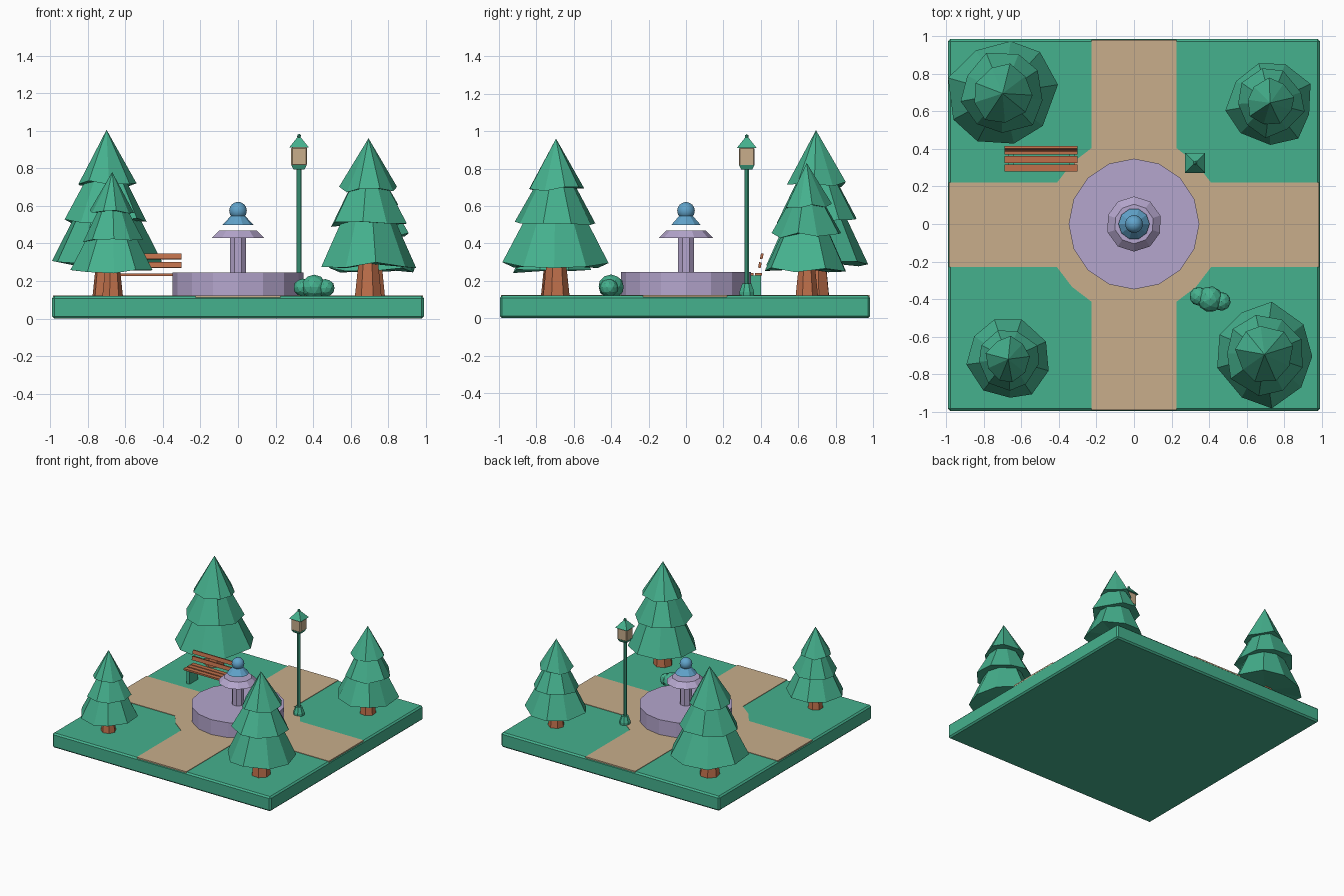
import bpy, bmesh, math, random
from mathutils import Matrix, Vector

if "Cube" in bpy.data.objects:
    bpy.data.objects.remove(bpy.data.objects["Cube"])

random.seed(4)
GROUND = 0.12


def material(name, rgb):
    m = bpy.data.materials.new(name)
    m.use_nodes = True
    m.diffuse_color = (*rgb, 1)
    m.node_tree.nodes["Principled BSDF"].inputs["Base Color"].default_value = (*rgb, 1)
    return m


GREEN = material("green", (0.06, 0.44, 0.27))
SAND = material("sand", (0.58, 0.42, 0.26))
LILAC = material("lilac", (0.46, 0.38, 0.61))
BROWN = material("wood_brown", (0.52, 0.16, 0.07))
BLUE = material("water_blue", (0.12, 0.37, 0.60))


def finish(name, bm, mat):
    bmesh.ops.recalc_face_normals(bm, faces=bm.faces)
    mesh = bpy.data.meshes.new(name)
    bm.to_mesh(mesh)
    bm.free()
    mesh.materials.append(mat)
    obj = bpy.data.objects.new(name, mesh)
    bpy.context.collection.objects.link(obj)
    return obj


def box(name, center, size, mat, bevel=0, tilt=0):
    bm = bmesh.new()
    bmesh.ops.create_cube(bm, size=1, matrix=Matrix.Diagonal((*size, 1)))
    if bevel:
        bmesh.ops.bevel(bm, geom=bm.edges[:], offset=bevel, segments=1, affect="EDGES")
    obj = finish(name, bm, mat)
    obj.location = center
    obj.rotation_euler.x = tilt
    return obj


def turned(name, center, profile, sides, mat, turn=0):
    """Solid with polygon rings following (radius, height) pairs."""
    bm = bmesh.new()
    rings = []
    for r, z in profile:
        angles = [turn + math.tau * i / sides for i in range(sides)]
        rings.append([bm.verts.new((r * math.cos(a), r * math.sin(a), z)) for a in angles])
    for low, high in zip(rings, rings[1:]):
        for i in range(sides):
            j = (i + 1) % sides
            bm.faces.new((low[i], low[j], high[j], high[i]))
    bm.faces.new(rings[0][::-1])
    bm.faces.new(rings[-1])
    obj = finish(name, bm, mat)
    obj.location = (*center, 0)
    return obj


def ball(name, center, radius, mat, detail=1, scale=(1, 1, 1)):
    bm = bmesh.new()
    bmesh.ops.create_icosphere(bm, subdivisions=detail, radius=radius)
    obj = finish(name, bm, mat)
    obj.location = center
    obj.scale = scale
    return obj


def foliage(name, center, size, tiers, sides=9):
    """Stacked faceted skirts with slightly uneven hems."""
    bm = bmesh.new()
    for radius, hem, tip in tiers:
        apex = bm.verts.new((0, 0, tip))
        under = bm.verts.new((0, 0, hem))
        turn = random.uniform(0, math.tau)
        ring = []
        for i in range(sides):
            a = turn + math.tau * (i + random.uniform(-0.12, 0.12)) / sides
            f = random.uniform(0.9, 1.03)
            ring.append(bm.verts.new((radius * f * math.cos(a), radius * f * math.sin(a),
                                      hem - 0.3 * (1 - f))))
        for i in range(sides):
            j = (i + 1) % sides
            bm.faces.new((ring[i], ring[j], apex))
            bm.faces.new((ring[j], ring[i], under))
    obj = finish(name, bm, GREEN)
    obj.location = (*center, GROUND)
    obj.scale = (size, size, size)


# Lawn slab
box("lawn_base", (0, -0.005, 0.06), (1.98, 1.98, 0.12), GREEN, bevel=0.012)

# Crossing paths with the round plaza, one quarter outline turned four times
quarter = [(0.985, -0.225), (0.985, 0.225), (0.41, 0.225), (0.33, 0.33), (0.225, 0.41)]
bm = bmesh.new()
outline = []
for k in range(4):
    spin = Matrix.Rotation(k * math.pi / 2, 3, "Z")
    outline += [bm.verts.new(spin @ Vector((x, y, 0.112))) for x, y in quarter]
bottom = bm.faces.new(outline)
top = bmesh.ops.extrude_face_region(bm, geom=[bottom])["geom"]
bmesh.ops.translate(bm, verts=[v for v in top if isinstance(v, bmesh.types.BMVert)],
                    vec=(0, 0, 0.012))
finish("paths", bm, SAND).location.y = -0.005

# Trees
TIERS = [(0.335, 0.205, 0.86), (0.26, 0.465, 0.93), (0.185, 0.685, 1.0)]
trees = {
    "back_right": (-0.70, 0.695, 0.885),
    "back_left": (0.725, 0.645, 0.71),
    "front_left": (0.695, -0.695, 0.84),
    "front_right": (-0.67, -0.72, 0.66),
}
for place, (x, y, size) in trees.items():
    foliage(place + "_tree_foliage", (x, y), size, TIERS)
    turned(place + "_tree_trunk", (x, y),
           [(0.088 * size, GROUND - 0.01), (0.06 * size, GROUND + 0.25 * size)],
           7, BROWN, turn=random.random())

# Fountain
turned("fountain_basin", (0, 0), [(0.348, 0.115), (0.348, 0.246)], 16, LILAC)
turned("fountain_column", (0, 0), [(0.047, 0.24), (0.047, 0.435)], 8, LILAC, turn=0.39)
turned("fountain_dish", (0, 0), [(0.147, 0.428), (0.105, 0.468)], 10, LILAC, turn=0.31)
turned("fountain_water", (0, 0), [(0.083, 0.498), (0.035, 0.55)], 10, BLUE)
water = ball("fountain_water_ball", (0, 0, 0.574), 0.047, BLUE, detail=3)
bpy.context.view_layer.objects.active = water
water.select_set(True)
bpy.ops.object.shade_smooth_by_angle()

# Lamp
lamp = (0.325, 0.325)
turned("lamp_foot", lamp, [(0.043, 0.115), (0.043, 0.14), (0.026, 0.185)], 8, GREEN, turn=0.39)
turned("lamp_post", lamp, [(0.0135, 0.18), (0.0135, 0.8)], 8, GREEN, turn=0.39)
corner = math.pi / 4
turned("lamp_collar", lamp, [(0.042, 0.795), (0.058, 0.818)], 4, GREEN, turn=corner)
box("lamp_glass", (*lamp, 0.863), (0.084, 0.084, 0.098), SAND, bevel=0.006)
turned("lamp_roof", lamp, [(0.075, 0.91), (0.013, 0.965)], 4, GREEN, turn=corner)
ball("lamp_finial", (*lamp, 0.972), 0.012, GREEN)

# Bench
for i, y in enumerate((0.298, 0.344, 0.387)):
    box(f"bench_seat_slat_{i + 1}", (-0.495, y, 0.234), (0.39, 0.036, 0.014), BROWN)
for i, (y, z) in enumerate(((0.395, 0.284), (0.405, 0.331))):
    box(f"bench_back_slat_{i + 1}", (-0.495, y, z), (0.39, 0.014, 0.03), BROWN, tilt=-0.2)
for side, x in (("right", -0.655), ("left", -0.33)):
    box(f"bench_{side}_leg", (x, 0.345, 0.172), (0.026, 0.11, 0.11), GREEN)

# Bush
for i, (x, y, z, r) in enumerate(((0.345, -0.385, 0.165, 0.05),
                                  (0.405, -0.40, 0.168, 0.069),
                                  (0.465, -0.412, 0.163, 0.05))):
    blob = ball(f"bush_clump_{i + 1}", (x, y, z), r, GREEN, detail=2, scale=(1, 1, 0.95))
    blob.rotation_euler.z = i
